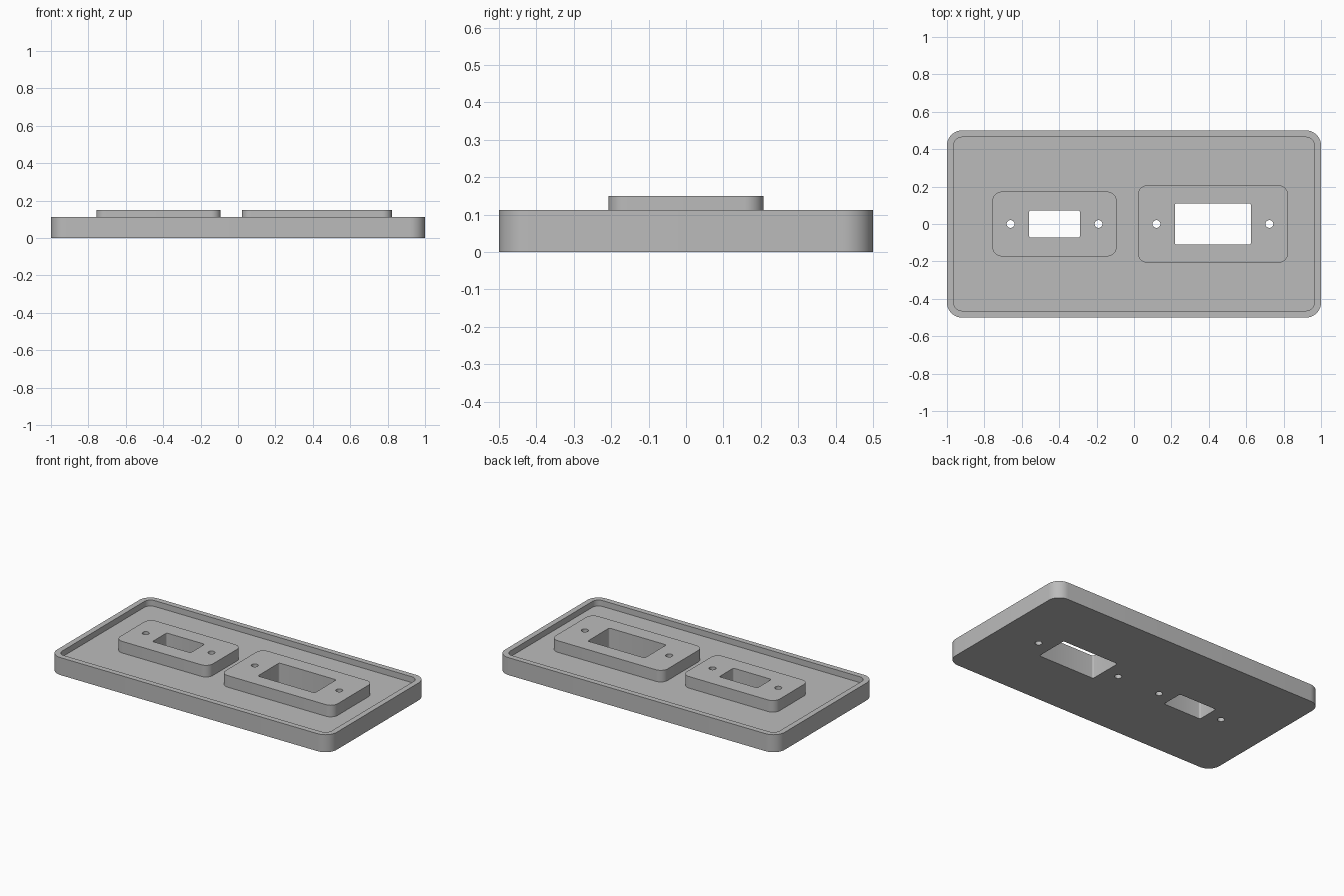
import bpy, bmesh, math

if "Cube" in bpy.data.objects:
    bpy.data.objects.remove(bpy.data.objects["Cube"])

grey = bpy.data.materials.new("plain_grey")
grey.use_nodes = True
grey.diffuse_color = (0.5, 0.5, 0.5, 1)
grey.node_tree.nodes["Principled BSDF"].inputs["Base Color"].default_value = (0.5, 0.5, 0.5, 1)

FLOOR, RIM, TOP = 0.075, 0.113, 0.15


def rounded_prism(name, cx, half_x, half_y, radius, z0, z1, steps=10):
    """Upright prism with a rounded rectangle (or circle) outline."""
    bm = bmesh.new()
    ring = []
    for quarter, (sx, sy) in enumerate([(1, 1), (-1, 1), (-1, -1), (1, -1)]):
        for i in range(steps + 1):
            a = (quarter + i / steps) * math.pi / 2
            ring.append(bm.verts.new((cx + sx * (half_x - radius) + radius * math.cos(a),
                                      sy * (half_y - radius) + radius * math.sin(a), z0)))
    bm.faces.new(ring)
    bmesh.ops.remove_doubles(bm, verts=bm.verts, dist=0.0001)
    side = bmesh.ops.extrude_face_region(bm, geom=bm.faces[:])
    top = [v for v in side["geom"] if isinstance(v, bmesh.types.BMVert)]
    bmesh.ops.translate(bm, verts=top, vec=(0, 0, z1 - z0))
    bmesh.ops.recalc_face_normals(bm, faces=bm.faces)
    mesh = bpy.data.meshes.new(name)
    bm.to_mesh(mesh)
    bm.free()
    mesh.materials.append(grey)
    obj = bpy.data.objects.new(name, mesh)
    bpy.context.collection.objects.link(obj)
    return obj


def combine(target, tool, operation):
    """Apply a boolean and discard the helper."""
    mod = target.modifiers.new("shape", "BOOLEAN")
    mod.operation, mod.object, mod.solver = operation, tool, "EXACT"
    bpy.context.view_layer.objects.active = target
    bpy.ops.object.modifier_apply(modifier=mod.name)
    bpy.data.objects.remove(tool)


# Tray with a shallow recess inside the rim
plate = rounded_prism("cover_plate", 0, 1, 0.5, 0.08, 0, RIM)
combine(plate, rounded_prism("recess", 0, 0.964, 0.464, 0.044, FLOOR, 0.3), "DIFFERENCE")

# Raised connector bosses: centre, boss half size, window half size, screw offset
bosses = [(-0.425, 0.332, 0.173, 0.136, 0.072, 0.235),
          (0.422, 0.401, 0.207, 0.204, 0.11, 0.302)]
for cx, bx, by, wx, wy, screw in bosses:
    combine(plate, rounded_prism("boss", cx, bx, by, 0.05, 0.04, TOP), "UNION")
    combine(plate, rounded_prism("window", cx, wx, wy, 0.01, -0.1, 0.3, 4), "DIFFERENCE")
    for side in (-1, 1):
        hole = rounded_prism("screw_hole", cx + side * screw, 0.021, 0.021, 0.021, -0.1, 0.3, 6)
        combine(plate, hole, "DIFFERENCE")

# Smooth round corners, sharp edges
bpy.ops.object.select_all(action="DESELECT")
plate.select_set(True)
bpy.context.view_layer.objects.active = plate
bpy.ops.object.shade_smooth_by_angle(angle=math.radians(30))
